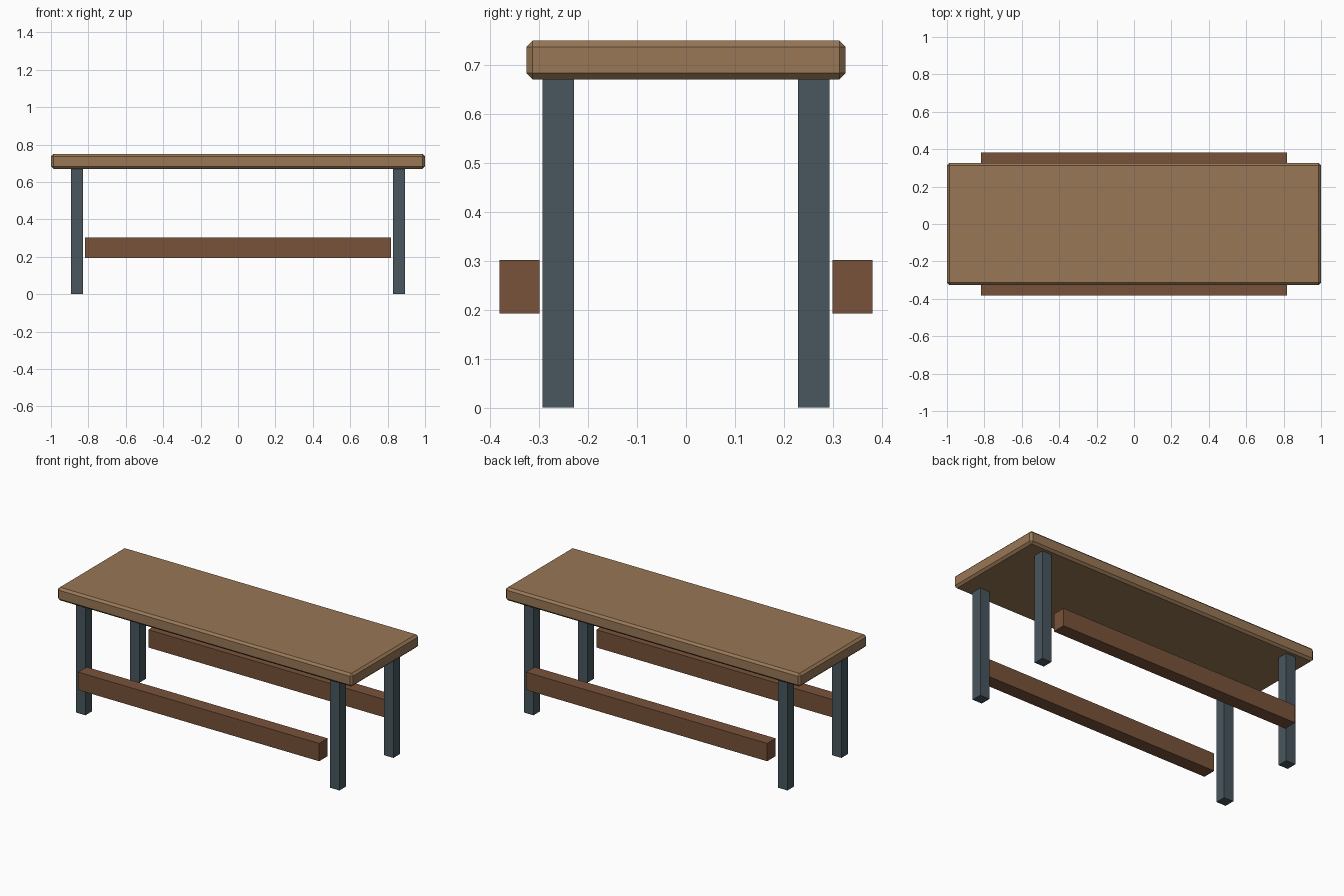
import bpy

if "Cube" in bpy.data.objects:
    bpy.data.objects.remove(bpy.data.objects["Cube"])


def material(name, color):
    mat = bpy.data.materials.new(name)
    mat.diffuse_color = (*color, 1.0)
    mat.use_nodes = True
    mat.node_tree.nodes["Principled BSDF"].inputs["Base Color"].default_value = mat.diffuse_color
    return mat


def box(name, center, size, mat, bevel=0.0):
    bpy.ops.mesh.primitive_cube_add(size=1, location=center)
    obj = bpy.context.object
    obj.name = name
    obj.scale = size
    bpy.ops.object.transform_apply(location=False, rotation=False, scale=True)
    obj.data.materials.append(mat)
    if bevel:
        mod = obj.modifiers.new("chamfer", "BEVEL")
        mod.width = bevel
        mod.segments = 1
    return obj


light_wood = material("light wood", (0.314, 0.184, 0.093))
dark_wood = material("dark wood", (0.188, 0.084, 0.042))
slate_metal = material("slate metal", (0.065, 0.093, 0.112))

# Chamfered table top
box("table_top", (0, 0, 0.71), (2.0, 0.652, 0.08), light_wood, bevel=0.013)

# Four square legs and the two long rails outside them
for y, side in ((-1, "front"), (1, "back")):
    for x, end in ((-1, "left"), (1, "right")):
        box(f"{side}_{end}_leg", (x * 0.861, y * 0.261, 0.335),
            (0.064, 0.064, 0.67), slate_metal)
    box(f"{side}_rail", (0, y * 0.34, 0.247), (1.634, 0.082, 0.109), dark_wood)
